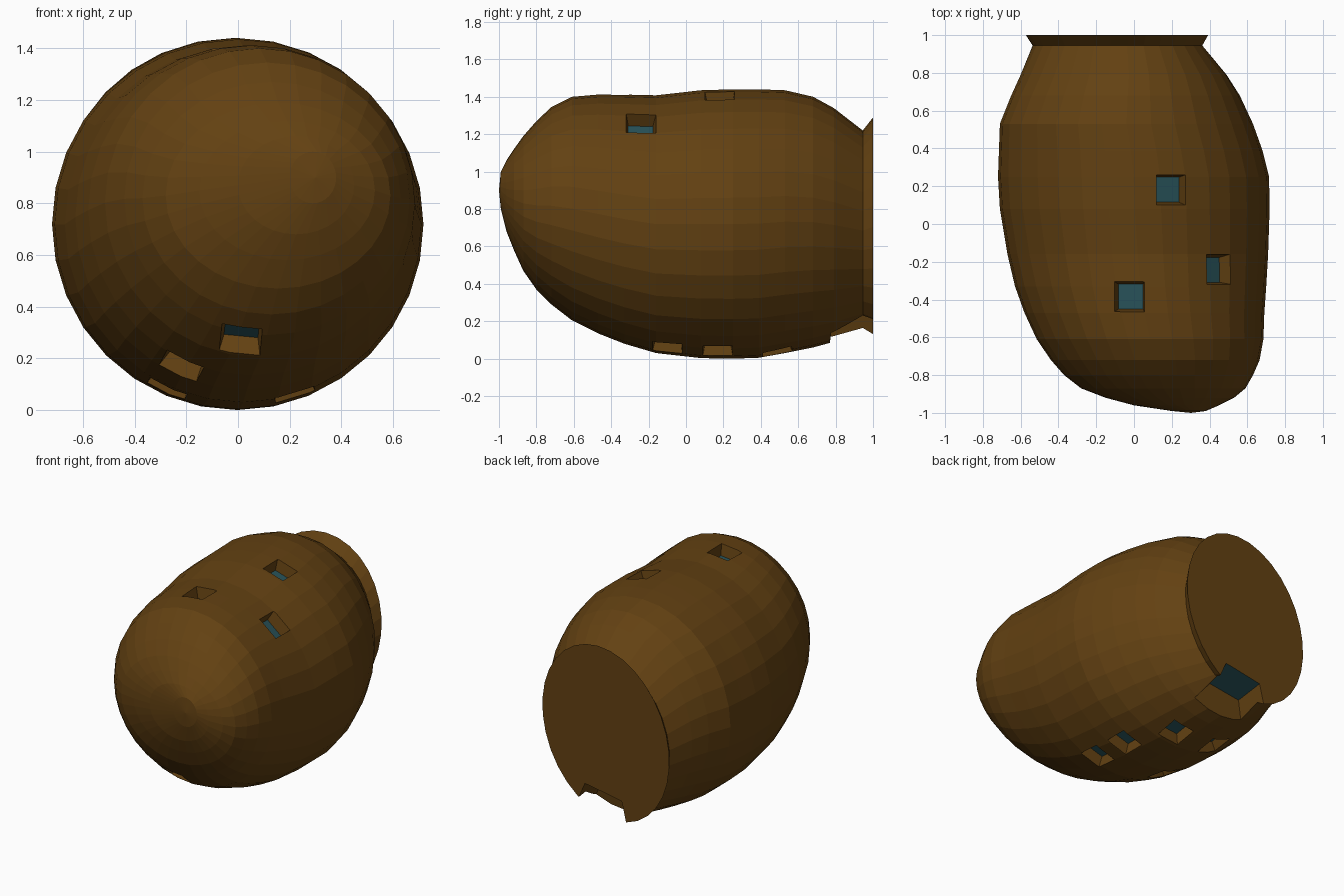
import bpy, bmesh, math
from mathutils import Vector
from mathutils.bvhtree import BVHTree

if "Cube" in bpy.data.objects:
    bpy.data.objects.remove(bpy.data.objects["Cube"])

SIDES = 32


def material(name, colour):
    m = bpy.data.materials.new(name)
    m.diffuse_color = (*colour, 1)
    m.use_nodes = True
    m.node_tree.nodes["Principled BSDF"].inputs["Base Color"].default_value = m.diffuse_color
    return m


MATS = [material("brown_wood", (0.125, 0.053, 0.006)),
        material("dark_teal", (0.021, 0.085, 0.10))]


def make_object(name, bm):
    bmesh.ops.recalc_face_normals(bm, faces=bm.faces[:])
    mesh = bpy.data.meshes.new(name)
    bm.to_mesh(mesh)
    for m in MATS:
        mesh.materials.append(m)
    ob = bpy.data.objects.new(name, mesh)
    bpy.context.collection.objects.link(ob)
    return ob


# Shell cross-sections from nose to rear: y, left x, right x, bottom z, top z
SECTIONS = [
    (-.99, .20, .38, .80, 1.0), (-.96, .0, .45, .68, 1.06),
    (-.92, -.15, .53, .58, 1.12), (-.87, -.28, .59, .47, 1.19),
    (-.80, -.37, .63, .37, 1.27), (-.72, -.44, .665, .29, 1.345),
    (-.61, -.515, .685, .205, 1.40), (-.47, -.58, .69, .135, 1.412),
    (-.33, -.63, .70, .08, 1.412), (-.16, -.67, .71, .03, 1.408),
    (.08, -.71, .718, .003, 1.435), (.25, -.72, .715, .0, 1.44),
    (.39, -.715, .68, .005, 1.44), (.53, -.71, .63, .03, 1.435),
    (.68, -.65, .56, .06, 1.40), (.79, -.60, .49, .09, 1.34),
    (.945, -.535, .36, .15, 1.22), (1.0, -.57, .39, .12, 1.29)]

# Barrel-shaped shell with pointed nose, neck and flared flat rear
bm = bmesh.new()
rings = []
for y, xl, xr, zb, zt in SECTIONS:
    lean = 0.06 * max(0, (y - 0.6) / 0.4)
    ring = []
    for i in range(SIDES):
        a = 2 * math.pi * i / SIDES
        x = (xl + xr) / 2 + (xr - xl) / 2 * math.cos(a) + lean * math.sin(a)
        ring.append(bm.verts.new((x, y, (zb + zt) / 2 + (zt - zb) / 2 * math.sin(a))))
    rings.append(ring)
nose = bm.verts.new((.3, -1, .9))
for i in range(SIDES):
    j = (i + 1) % SIDES
    bm.faces.new((nose, rings[0][i], rings[0][j]))
    for r, s in zip(rings, rings[1:]):
        bm.faces.new((r[i], r[j], s[j], s[i]))
bm.faces.new(rings[-1])
bmesh.ops.recalc_face_normals(bm, faces=bm.faces[:])
surface = BVHTree.FromBMesh(bm)
shell = make_object("shell", bm)

# Tapered cutters: the inner face becomes the teal window floor
cut = bmesh.new()


def frustum(floor, mouth):
    lo = [cut.verts.new(p) for p in floor]
    hi = [cut.verts.new(p) for p in mouth]
    cut.faces.new(lo).material_index = 1
    cut.faces.new(hi)
    for i in range(4):
        j = (i + 1) % 4
        cut.faces.new((lo[i], lo[j], hi[j], hi[i]))


def window(point, depth=0.075, out=0.05):
    loc, n, _, _ = surface.find_nearest(Vector(point))
    t = (Vector((0, 1, 0)) - n * n.y).normalized()
    b = n.cross(t)

    def quad(h, half):
        return [loc + n * h + t * half * u + b * half * v
                for u, v in ((-1, -1), (1, -1), (1, 1), (-1, 1))]
    frustum(quad(-depth, .066), quad(out, .089))


for p in ((.2, .18, 1.42), (.45, -.24, 1.26), (-.025, -.385, 1.41),
          (.22, -.10, .06), (.22, .17, .045), (.06, .49, .03),
          (-.28, -.03, .07), (-.28, .47, .06), (-.22, -.40, .165),
          (.01, -.68, .27)):
    window(p)

# Large opening under the rear, notching the flared end
frustum([(-.21, .79, .24), (.07, .79, .28), (.07, 1.05, .325), (-.21, 1.05, .275)],
        [(-.28, .755, -.02), (.22, .755, -.02), (.22, 1.05, -.02), (-.28, 1.05, -.02)])

cutter = make_object("window_cutter", cut)
cutter.hide_render = True
cutter.display_type = 'WIRE'

mod = shell.modifiers.new("windows", 'BOOLEAN')
mod.operation = 'DIFFERENCE'
mod.solver = 'EXACT'
mod.object = cutter
